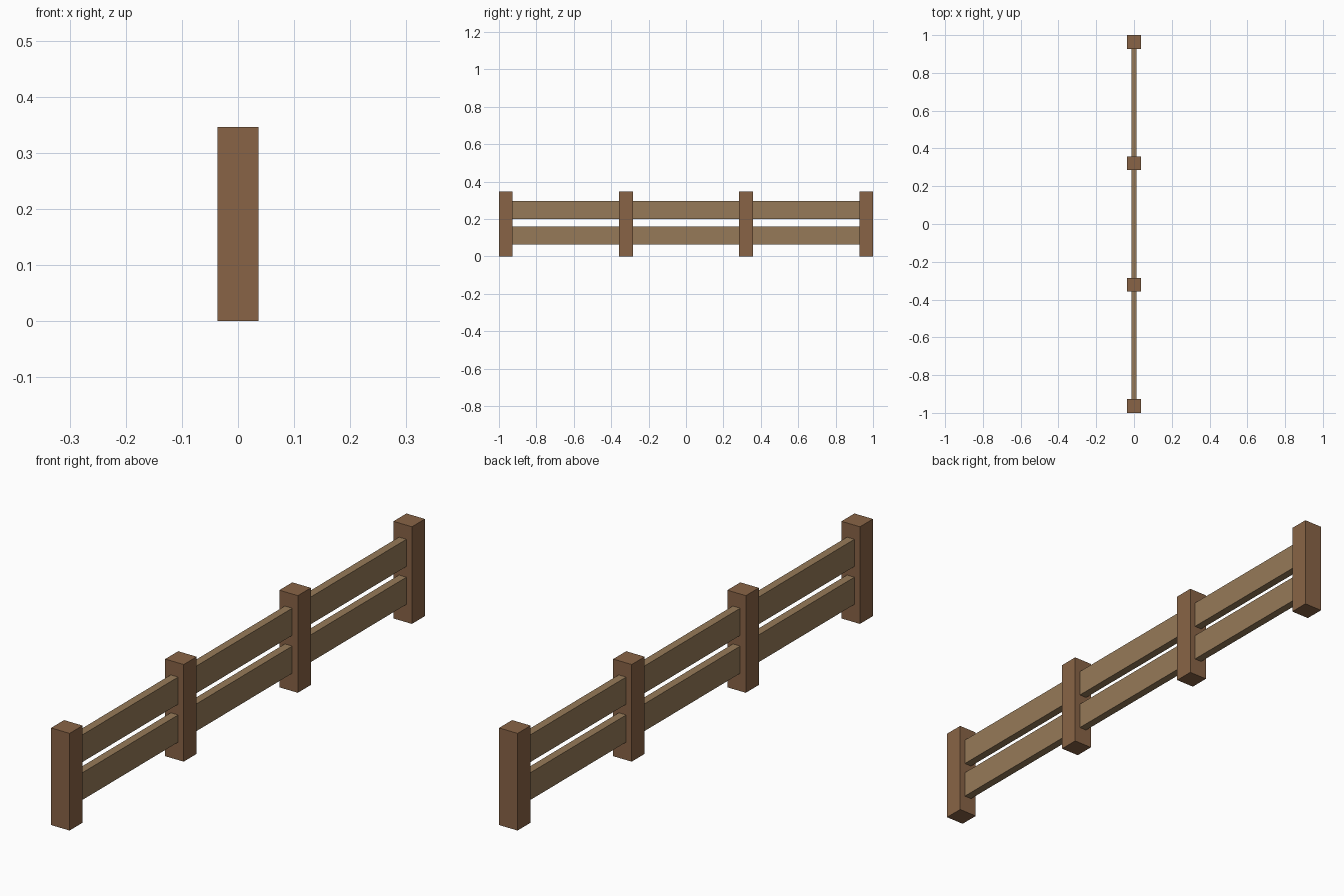
import bpy

if "Cube" in bpy.data.objects:
    bpy.data.objects.remove(bpy.data.objects["Cube"])

POST_W, POST_H = 0.073, 0.346
RAIL_T, RAIL_H = 0.029, 0.097
RAIL_Z = {"lower": 0.112, "upper": 0.247}


def material(name, color):
    mat = bpy.data.materials.new(name)
    mat.diffuse_color = (*color, 1)
    mat.use_nodes = True
    mat.node_tree.nodes["Principled BSDF"].inputs["Base Color"].default_value = mat.diffuse_color
    return mat


def box(name, size, center, mat):
    bpy.ops.mesh.primitive_cube_add(size=1, location=center)
    obj = bpy.context.object
    obj.name = name
    obj.scale = size
    bpy.ops.object.transform_apply(location=False, rotation=False, scale=True)
    obj.data.materials.append(mat)
    return obj


dark_wood = material("dark_wood", (0.25, 0.127, 0.061))
light_wood = material("light_wood", (0.305, 0.195, 0.098))

# Four evenly spaced square posts
end = 1 - POST_W / 2
post_y = [-end + i * 2 * end / 3 for i in range(4)]
for i, y in enumerate(post_y):
    box(f"post_{i + 1}", (POST_W, POST_W, POST_H), (0, y, POST_H / 2), dark_wood)

# Two rails between each pair of posts
for i, (a, b) in enumerate(zip(post_y, post_y[1:])):
    for level, z in RAIL_Z.items():
        box(f"{level}_rail_{i + 1}", (RAIL_T, b - a - POST_W, RAIL_H),
            (0, (a + b) / 2, z), light_wood)
